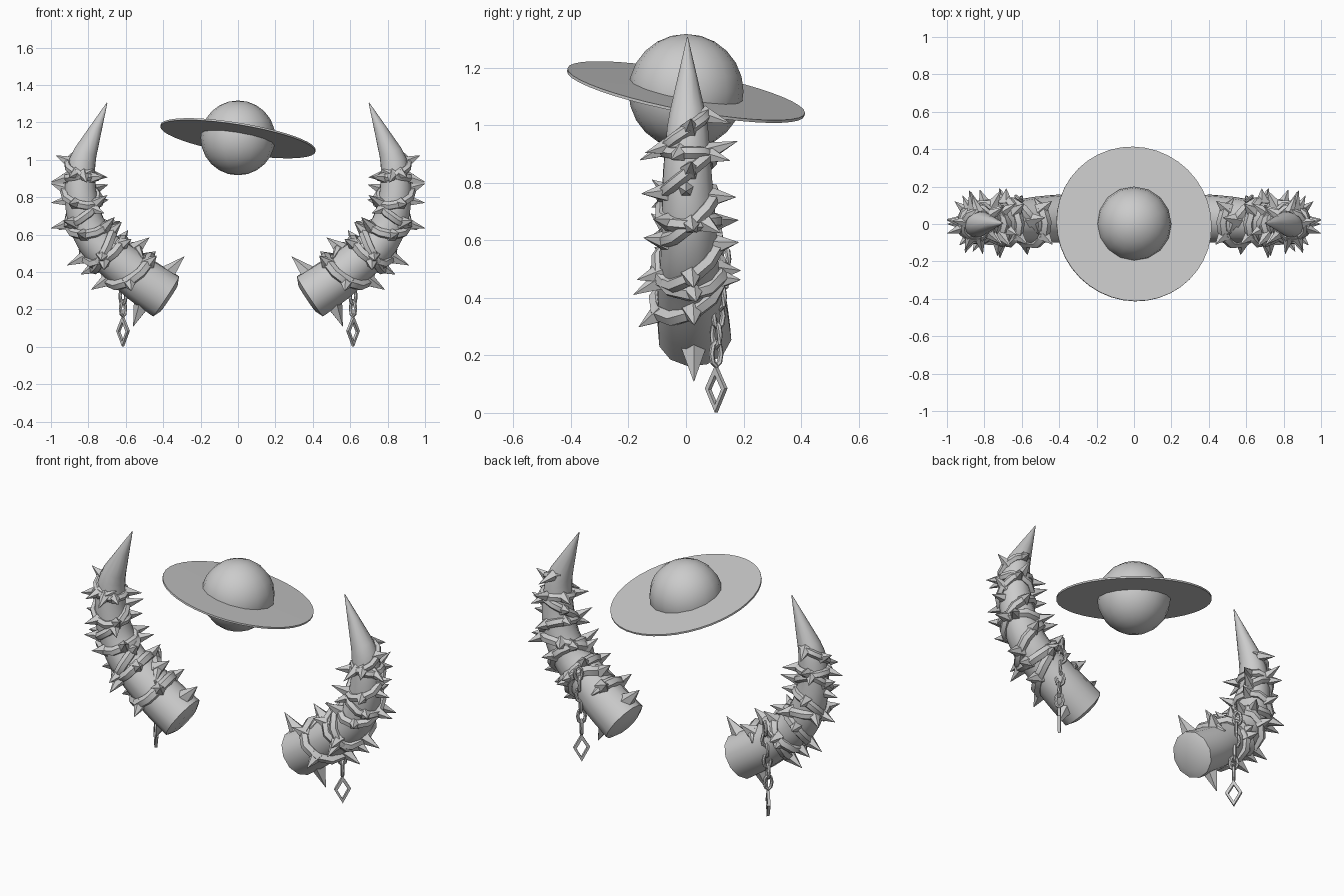
import bpy, bmesh, math, random
from mathutils import Vector, Matrix

if "Cube" in bpy.data.objects:
    bpy.data.objects.remove(bpy.data.objects["Cube"])

random.seed(4)
grey = bpy.data.materials.new("plain grey")
grey.diffuse_color = (0.6, 0.6, 0.6, 1)
grey.use_nodes = True
grey.node_tree.nodes["Principled BSDF"].inputs["Base Color"].default_value = grey.diffuse_color


def finish(bm, name, mirror=False, angle=40):
    bmesh.ops.recalc_face_normals(bm, faces=bm.faces[:])
    me = bpy.data.meshes.new(name)
    bm.to_mesh(me)
    bm.free()
    me.materials.append(grey)
    me.shade_smooth()
    me.set_sharp_from_angle(angle=math.radians(angle))
    ob = bpy.data.objects.new(name, me)
    bpy.context.collection.objects.link(ob)
    if mirror:
        m = ob.modifiers.new("mirror", 'MIRROR')
        m.use_mirror_merge = False
    return ob


def tube(bm, pts, radii, n, closed=False):
    """Sweep a round section along points."""
    rings, count = [], len(pts)
    normal = None
    for i, p in enumerate(pts):
        a = pts[i - 1] if (i or closed) else p
        b = pts[(i + 1) % count] if (i < count - 1 or closed) else p
        t = (b - a).normalized()
        if normal is None:
            normal = t.orthogonal()
        normal = (normal - t * normal.dot(t)).normalized()
        side = t.cross(normal)
        rings.append([bm.verts.new(p + radii[i] * (normal * math.cos(k * math.tau / n)
                      + side * math.sin(k * math.tau / n))) for k in range(n)])
    for i in range(count if closed else count - 1):
        r, s = rings[i], rings[(i + 1) % count]
        for k in range(n):
            bm.faces.new((r[k], r[(k + 1) % n], s[(k + 1) % n], s[k]))
    if not closed:
        bm.faces.new(rings[0])
        bm.faces.new(rings[-1])


def thorn(bm, base, direction, length, radius):
    d = direction.normalized()
    mat = Matrix.Translation(base + d * length / 2) @ d.to_track_quat('Z', 'Y').to_matrix().to_4x4()
    bmesh.ops.create_cone(bm, cap_ends=True, segments=5, radius1=radius, radius2=0.001,
                          depth=length, matrix=mat)


# Horn centre line: x, y, z, radius
path = [Vector(p) for p in (
    (.385, .03, .27, .13), (.52, .022, .36, .125), (.64, .012, .455, .113), (.74, .01, .54, .104),
    (.81, .01, .66, .097), (.84, .005, .80, .089), (.84, .005, .93, .079), (.815, .005, 1.04, .064),
    (.70, .005, 1.305, .002))]


def sample(u):
    i = min(int(u), len(path) - 2)
    f = u - i
    p1, p2 = path[i], path[i + 1]
    if i == len(path) - 2:
        return p1.lerp(p2, f)
    p0 = path[i - 1] if i else p1 * 2 - p2
    p3 = path[i + 2]
    return 0.5 * (2 * p1 + (p2 - p0) * f + (2 * p0 - 5 * p1 + 4 * p2 - p3) * f * f
                  + (3 * p1 - p0 - 3 * p2 + p3) * f ** 3)


def frame(u, theta):
    """Centre, radius, outward direction and tangent on the horn."""
    p = sample(u)
    t = (sample(u + .05) - sample(u - .05 if u > .05 else 0)).to_3d().normalized()
    side = Vector((0, 1, 0))
    side = (side - t * side.dot(t)).normalized()
    out = side * math.cos(theta) + t.cross(side) * math.sin(theta)
    return p.to_3d(), p.w, out, t


def vine_frame(u0, u1, turns, phase, f):
    """Point on a vine whose turns are tilted across the horn."""
    theta = phase + turns * math.tau * f
    return frame(u0 + (u1 - u0) * f + .28 * math.cos(theta), theta)


# Horn bodies, with a slightly domed base
bm = bmesh.new()
us = [i / 3 for i in range(0, 22)] + [7.5, 8]
start = sample(0).to_3d()
back = (start - sample(.1).to_3d()).normalized()
tube(bm, [start + back * .02] + [sample(u).to_3d() for u in us],
     [.085] + [sample(u).w for u in us], 12)
finish(bm, "horn", True, 60)

# Thorny vines wound round the horns: start, end, turns, first angle, thorn count
vines = bmesh.new()
thorns = bmesh.new()
for u0, u1, turns, phase, count in ((1.0, 6.8, 5, .4, 25), (1.6, 6.4, -3, 2.2, 13)):
    pts, radii = [], []
    steps = int(abs(turns) * 10)
    for i in range(steps + 1):
        f = i / steps
        c, r, out, t = vine_frame(u0, u1, turns, phase, f)
        pts.append(c + out * (r + .002))
        radii.append(.031 - .010 * f)
    radii[0] = radii[-1] = .004
    tube(vines, pts, radii, 6)
    for i in range(count):
        f = (i + .5) / count
        c, r, out, t = vine_frame(u0, u1, turns, phase, f)
        lean = out + t * random.uniform(-.45, .45)
        thorn(thorns, c + out * (r - .012), lean, random.uniform(.085, .12), .045 - .012 * f)

# Lone thorns near the base and the widest outer thorn
for u, theta in ((.35, math.pi / 2), (.5, -math.pi / 2)):
    c, r, out, t = frame(u, theta)
    thorn(thorns, c + out * (r - .015), out - t * .2, .12, .045)
thorn(thorns, Vector((.90, 0, .78)), Vector((1, 0, -.1)), .10, .035)
for v in thorns.verts:
    v.co.x = min(v.co.x, 1.0)
    v.co.y = max(-.185, min(v.co.y, .19))
finish(vines, "thorn_vine", True, 50)
finish(thorns, "thorns", True, 50)

# Hanging chains behind the horns
bm = bmesh.new()
cx, cy = .615, .105
for i in range(6):
    z = .535 - i * .066
    turn = math.radians(40 + 90 * (i % 2))
    y = cy + .03 * max(0, 1 - i / 4)
    ring = []
    for k in range(8):
        a = k * math.tau / 8
        w = .021 * math.cos(a)
        ring.append(Vector((cx + w * math.cos(turn), y + w * math.sin(turn),
                            z + .042 * math.sin(a))))
    tube(bm, ring, [.0095] * 8, 6, True)
finish(bm, "chain", True)

# Diamond shaped pendants, open in the middle
bm = bmesh.new()
turn = math.radians(48)
d = Vector((math.cos(turn), math.sin(turn), 0))
n = Vector((-d.y, d.x, 0))
mid = Vector((cx, cy, .085))
shape = ((0, -.083), (.046, 0), (0, .078), (-.046, 0))
loops = []
for scale, off in ((1, -.008), (1, .008), (.64, .008), (.64, -.008)):
    loops.append([bm.verts.new(mid + d * w * scale + n * off + Vector((0, 0, (h + .01) * scale - .01)))
                  for w, h in shape])
for j in range(4):
    a, b = loops[j], loops[(j + 1) % 4]
    for k in range(4):
        bm.faces.new((a[k], a[(k + 1) % 4], b[(k + 1) % 4], b[k]))
finish(bm, "pendant", True, 20)

# Planet
bm = bmesh.new()
bmesh.ops.create_uvsphere(bm, u_segments=16, v_segments=12, radius=.2,
                          matrix=Matrix.Translation((0, 0, 1.117)))
finish(bm, "planet", angle=60)

# Tilted flat ring
bm = bmesh.new()
tilt = Vector((0, 0, 1)).rotation_difference(Vector((.165, .19, 1)))
profile = ((.19, -.006), (.19, .006), (.42, .005), (.42, -.005))
seg = 40
rows = [[bm.verts.new(tilt @ Vector((r * math.cos(k * math.tau / seg), r * math.sin(k * math.tau / seg), z))
         + Vector((0, 0, 1.115))) for r, z in profile] for k in range(seg)]
for k in range(seg):
    a, b = rows[k], rows[(k + 1) % seg]
    for j in range(4):
        bm.faces.new((a[j], a[(j + 1) % 4], b[(j + 1) % 4], b[j]))
finish(bm, "planet_ring")
